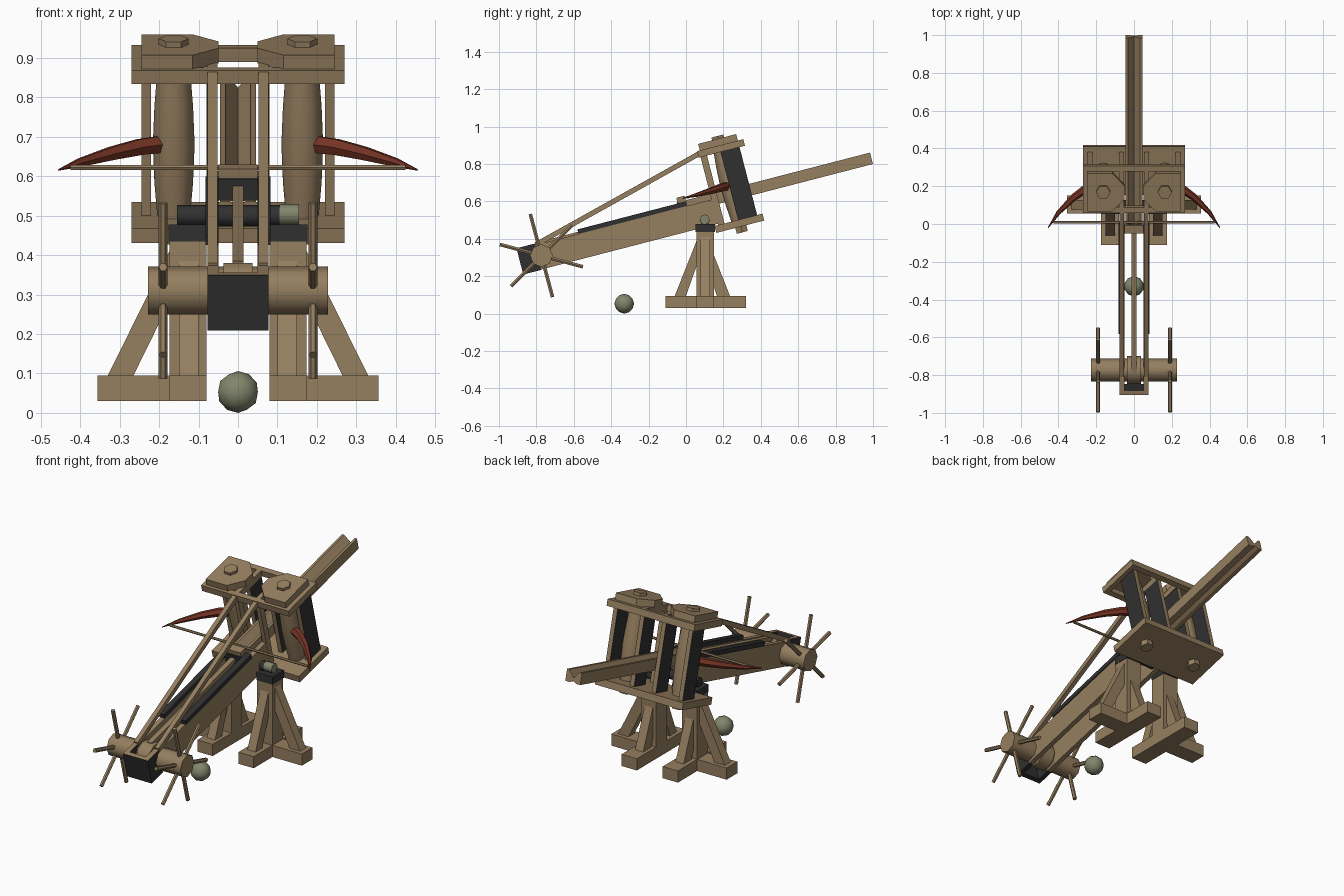
import bpy, bmesh, math
from mathutils import Matrix, Vector

if "Cube" in bpy.data.objects:
    bpy.data.objects.remove(bpy.data.objects["Cube"])

TILT = Matrix.Rotation(math.radians(14.5), 4, 'X')   # the stock and frame lean back
FLAT = Matrix.Identity(4)


def colour(name, rgb):
    m = bpy.data.materials.new(name)
    m.diffuse_color = (*rgb, 1)
    m.use_nodes = True
    m.node_tree.nodes["Principled BSDF"].inputs["Base Color"].default_value = m.diffuse_color
    return m


WOOD = colour("wood", (0.30, 0.21, 0.115))
BLACK = colour("black_iron", (0.03, 0.03, 0.03))
RED = colour("red_wood", (0.18, 0.034, 0.018))
STONE = colour("grey_stone", (0.22, 0.24, 0.15))


def finish(name, bm, mats, frame, smooth=False, rule=None):
    bmesh.ops.recalc_face_normals(bm, faces=bm.faces[:])
    bm.normal_update()
    if rule:
        for f in bm.faces:
            f.material_index = rule(f)
    me = bpy.data.meshes.new(name)
    bm.to_mesh(me)
    bm.free()
    for m in mats:
        me.materials.append(m)
    ob = bpy.data.objects.new(name, me)
    bpy.context.collection.objects.link(ob)
    ob.matrix_world = frame
    if smooth:
        bpy.ops.object.select_all(action='DESELECT')
        ob.select_set(True)
        bpy.context.view_layer.objects.active = ob
        bpy.ops.object.shade_smooth_by_angle(angle=math.radians(50))
    return ob


def box(name, x, y, z, mats=(WOOD,), frame=TILT, rule=None):
    bm = bmesh.new()
    bmesh.ops.create_cube(bm, size=1)
    for v in bm.verts:
        for i, (a, b) in enumerate((x, y, z)):
            v.co[i] = a if v.co[i] < 0 else b
    return finish(name, bm, mats, frame, rule=rule)


def prism(name, pts, axis, lo, hi, mat=WOOD, frame=TILT):
    """Extrude a 2D outline along an axis."""
    bm = bmesh.new()

    def place(p, d):
        q = list(p)
        q.insert(axis, d)
        return bm.verts.new(q)
    a = [place(p, lo) for p in pts]
    b = [place(p, hi) for p in pts]
    bm.faces.new(a)
    bm.faces.new(b)
    for i in range(len(pts)):
        j = (i + 1) % len(pts)
        bm.faces.new((a[i], a[j], b[j], b[i]))
    return finish(name, bm, (mat,), frame)


def tube(name, path, radii, sides, mat=WOOD, frame=FLAT, smooth=True):
    """Sweep a ring of changing radius along a path."""
    bm = bmesh.new()
    path = [Vector(p) for p in path]
    rings = []
    for i, p in enumerate(path):
        d = path[min(i + 1, len(path) - 1)] - path[max(i - 1, 0)]
        rot = d.to_track_quat('Z', 'Y')
        rings.append([bm.verts.new(p + rot @ Vector((radii[i] * math.cos(t), radii[i] * math.sin(t), 0)))
                      for t in (2 * math.pi * k / sides for k in range(sides))])
    for r, s in zip(rings, rings[1:]):
        for k in range(sides):
            n = (k + 1) % sides
            bm.faces.new((r[k], r[n], s[n], s[k]))
    bm.faces.new(rings[0])
    bm.faces.new(rings[-1])
    return finish(name, bm, (mat,), frame, smooth)


def span(s, a, b):
    return tuple(sorted((s * a, s * b)))


top_is_wood = lambda f: 1 if f.normal.z > 0.5 else 0
side_is_black = lambda f: 1 if abs(f.normal.x) > 0.5 else 0

# Stock: open between its two walls
box("stock_front_panel", (-.077, .077), (-.79, -.765), (.42, .565), (BLACK, WOOD), rule=top_is_wood)
for s in (-1, 1):
    box("stock_wall", span(s, .05, .077), (-.69, .30), (.422, .556))
    box("stock_end_cheek", span(s, .05, .077), (-.765, -.69), (.42, .565), (BLACK, WOOD), rule=top_is_wood)
    box("stock_strip", span(s, .05, .082), (-.45, .15), (.556, .581), (BLACK,))
box("draw_bar", (-.014, .014), (-.66, .13), (.545, .568))

# Grooved rail, release block and dark plate beneath it
prism("grooved_rail", [(-.046, .524), (-.02, .524), (0, .535), (.02, .524), (.046, .524),
                       (.046, .587), (.032, .587), (0, .55), (-.032, .587), (-.046, .587)], 1, .11, 1.168)
box("release_block", (-.05, .05), (.105, .15), (.587, .612))
box("rail_front_plate", (-.05, .05), (.10, .11), (.53, .587), (BLACK,))

# Frame plates: solid below, open ring above
box("lower_plate", (-.27, .27), (.265, .53), (.377, .415))
for y in ((.275, .305), (.50, .53)):
    box("upper_ring_beam", (-.27, .27), y, (.79, .826))
for s in (-1, 1):
    box("upper_ring_end", span(s, .24, .27), (.305, .50), (.79, .826))
    box("upper_ring_crossbar", span(s, .052, .079), (.305, .50), (.79, .826))
    # Posts with dark sides
    box("outer_post", span(s, .22, .245), (.395, .5), (.415, .79), (WOOD, BLACK), rule=side_is_black)
    box("inner_post", span(s, .055, .08), (.395, .5), (.415, .79), (WOOD, BLACK), rule=side_is_black)
    box("front_post", span(s, .055, .078), (.285, .32), (.415, .79))
    # Twisted bundle with cap and bolts
    c = s * .163
    tube("bundle", [(c, .40, w) for w in (.415, .50, .60, .70, .79)],
         [.042, .049, .053, .049, .042], 12, frame=TILT)
    prism("bundle_cap", [(s * x, y) for x, y in ((.245, .5), (.115, .5), (.05, .43), (.05, .36),
                                                 (.115, .29), (.245, .29))], 2, .822, .862)
    tube("upper_bolt", [(c, .40, .862), (c, .40, .877)], [.038] * 2, 6, frame=TILT, smooth=False)
    tube("lower_bolt", [(c, .40, .345), (c, .40, .377)], [.035] * 2, 6, frame=TILT, smooth=False)
    # Diagonal strut from frame to stock front
    prism("diagonal_strut", [(.075, .873), (.085, .848), (-.80, .355), (-.81, .38)], 0,
          *span(s, .052, .077), frame=FLAT)
    # Bow arm
    tube("bow_arm", [(s * .18, .225, .683), (s * .25, .19, .674), (s * .32, .14, .658),
                     (s * .40, .06, .635), (s * .455, -.02, .616)],
         [.025, .023, .019, .012, .002], 6, RED)
tube("bow_string", [(-.425, .01, .622), (.425, .01, .622)], [.007] * 2, 6)

# Windlass with six handspikes each side
AY, AZ = -.773, .31
tube("windlass_drum", [(-.228, AY, AZ), (.228, AY, AZ)], [.061] * 2, 8)
tube("rope_coil", [(-.037, AY, AZ), (.037, AY, AZ)], [.074] * 2, 10)
for s in (-1, 1):
    for k in range(6):
        t = math.radians(45 + 60 * k)
        d = Vector((0, math.cos(t), math.sin(t)))
        p = Vector((s * .19, AY, AZ))
        tube("handspike", [p + d * .04, p + d * .23], [.011] * 2, 6)

# Pivot axle
tube("pivot_axle", [(-.155, .10, .50), (.105, .10, .50)], [.027] * 2, 8, BLACK)
tube("axle_end", [(.105, .10, .503), (.155, .10, .503)], [.027] * 2, 8, STONE)

# Stands: cross base, post and braces
for s in (-1, 1):
    px = span(s, .08, .174)
    bx = span(s, .10, .15)
    box("stand_foot", px, (-.11, .32), (.03, .095), frame=FLAT)
    box("stand_side_foot", span(s, .174, .356), (.055, .15), (.03, .095), frame=FLAT)
    box("stand_post", px, (.055, .15), (.095, .435), frame=FLAT)
    box("post_cap", span(s, .078, .176), (.052, .155), (.435, .478), (BLACK,), frame=FLAT)
    prism("front_brace", [(-.06, .095), (0, .095), (.055, .25), (.055, .385)], 0, *bx, frame=FLAT)
    prism("back_brace", [(.235, .095), (.165, .095), (.15, .14), (.15, .31)], 0, *bx, frame=FLAT)
    prism("side_brace", [(s * .33, .095), (s * .265, .095), (s * .174, .28), (s * .174, .41)], 1,
          .077, .128, frame=FLAT)

# Stone ball
bm = bmesh.new()
bmesh.ops.create_icosphere(bm, subdivisions=2, radius=.053, matrix=Matrix.Translation((0, -.33, .053)))
finish("stone_ball", bm, (STONE,), FLAT, smooth=True)
